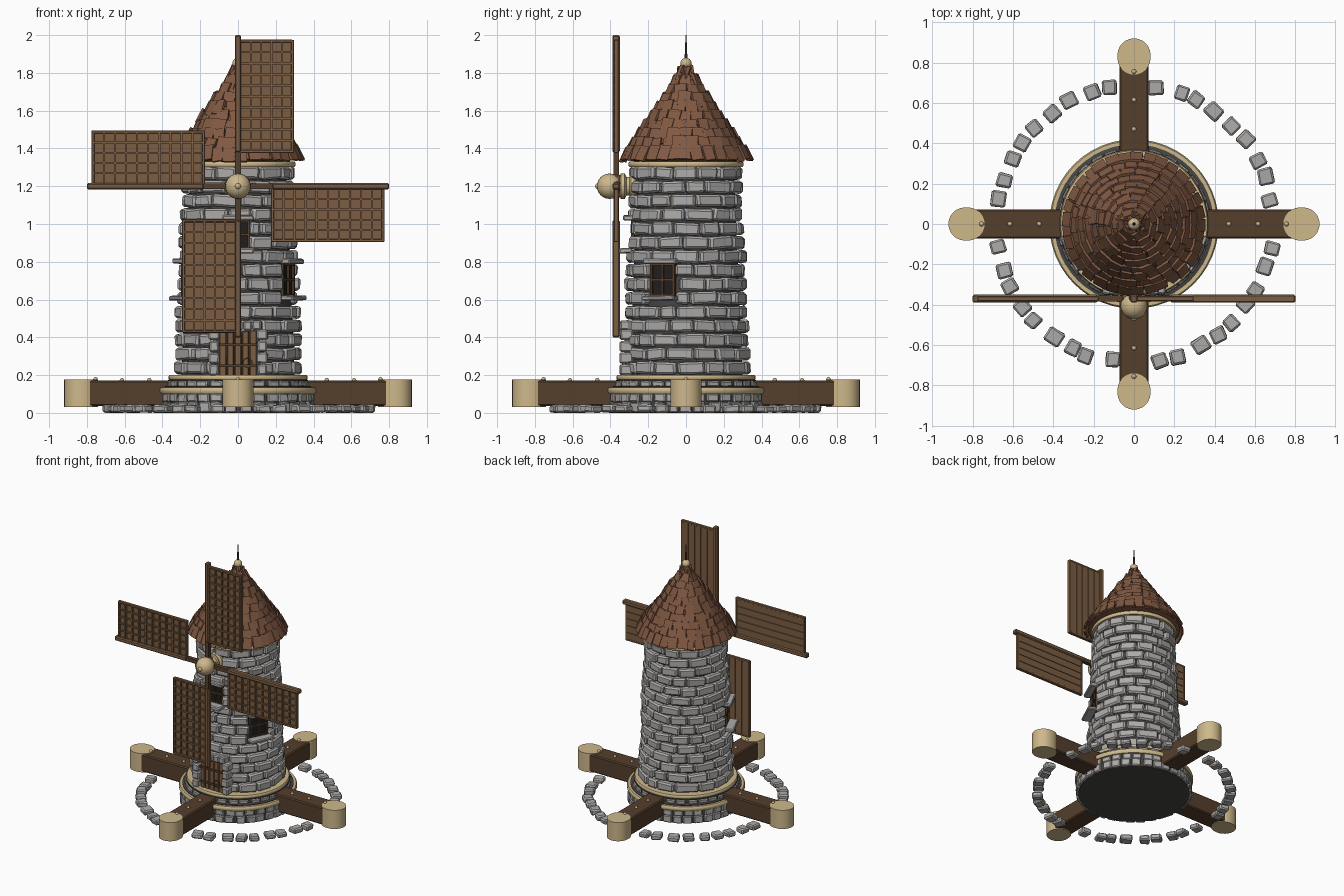
import bpy, bmesh, random
from math import pi, sin, cos, atan2, radians
from mathutils import Matrix, Vector, Euler

if "Cube" in bpy.data.objects:
    bpy.data.objects.remove(bpy.data.objects["Cube"])

random.seed(7)
mats = {}
COL = dict(wood=(0.20, 0.11, 0.055, 1), dark=(0.09, 0.05, 0.025, 1), tan=(0.62, 0.48, 0.26, 1),
           roof=(0.22, 0.10, 0.055, 1), black=(0.015, 0.013, 0.012, 1), stone=(0.42, 0.41, 0.40, 1),
           mortar=(0.06, 0.058, 0.055, 1))
ru = random.uniform


def finish(name, bm, col, bevel=0, smooth=False):
    bmesh.ops.recalc_face_normals(bm, faces=bm.faces[:])
    me = bpy.data.meshes.new(name)
    bm.to_mesh(me)
    bm.free()
    ob = bpy.data.objects.new(name, me)
    bpy.context.collection.objects.link(ob)
    if col not in mats:
        mats[col] = bpy.data.materials.new(col)
        mats[col].diffuse_color = COL[col]
    me.materials.append(mats[col])
    if bevel:
        m = ob.modifiers.new("bevel", 'BEVEL')
        m.width, m.segments = bevel, 1
    if smooth:
        bpy.ops.object.select_all(action='DESELECT')
        ob.select_set(True)
        bpy.context.view_layer.objects.active = ob
        bpy.ops.object.shade_smooth_by_angle(angle=radians(35))
    return ob


def box(bm, c, s, M=Matrix(), rot=(0, 0, 0), jitter=0):
    mat = M @ Matrix.Translation(c) @ Euler(rot).to_matrix().to_4x4() @ Matrix.Diagonal((*s, 1))
    vs = bmesh.ops.create_cube(bm, size=1, matrix=mat)['verts']
    for v in vs:
        v.co += Vector((ru(-1, 1), ru(-1, 1), ru(-1, 1))) * jitter


def ball(bm, c, r, M=Matrix(), u=20, v=12):
    bmesh.ops.create_uvsphere(bm, u_segments=u, v_segments=v, radius=r, matrix=M @ Matrix.Translation(c))


def rotz(a):
    return Matrix.Rotation(a, 4, 'Z')


def lathe(name, prof, col, n=48, M=Matrix()):
    bm = bmesh.new()
    rings = [[bm.verts.new(M @ Vector((r * cos(2*pi*i/n), r * sin(2*pi*i/n), z))) for i in range(n)]
             for r, z in prof]
    for a, b in zip(rings, rings[1:]):
        for i in range(n):
            bm.faces.new((a[i], a[(i+1) % n], b[(i+1) % n], b[i]))
    bm.faces.new(rings[0])
    bm.faces.new(rings[-1])
    return finish(name, bm, col, smooth=True)


def hoop(name, r, z, t, col):
    lathe(name, [(r-t*2, z-t), (r-t*.4, z-t), (r, z-t*.4), (r, z+t*.4), (r-t*.4, z+t), (r-t*2, z+t)], col)


def R(z):  # outer radius of the stonework
    return 0.345 - 0.047 * (z - 0.2) / 1.1


# foundation and hoops
lathe("foundation", [(.395, 0), (.395, .14), (.37, .145), (.37, .175), (.34, .18)], 'mortar')
hoop("foundation_hoop", .42, .118, .017, 'tan')
hoop("lower_tower_hoop", .368, .187, .013, 'tan')
bm = bmesh.new()
for z, r, n, h in ((.03, .4, 34, .055), (.08, .395, 34, .045), (.152, .365, 30, .034)):
    for i in range(n):
        box(bm, (r-.01, 0, z), (.045, 2*pi*r/n-.01, h), rotz(2*pi*(i+ru(-.1, .1))/n), jitter=.003)
finish("foundation_stones", bm, 'stone', .006)

# tower core
lathe("tower_core", [(R(.17)-.045, .17), (R(1.32)-.045, 1.32)], 'mortar')

# openings: centre angle, half width in radians, bottom, top
D = radians
openings = [(D(270), .40, .19, .44), (D(270), .22, .87, 1.02), (D(335), .25, .62, .79), (D(205), .25, .62, .79)]

# tower stone courses, clipped at door and windows
bm = bmesh.new()
pitch = .0737
for row in range(15):
    z = .238 + row * pitch
    n = 15 if row < 8 else 14
    step = 2*pi/n
    edges = [D(90) + step*(i + .5*(row % 2)) + ru(-.07, .07) for i in range(n)]
    edges.append(edges[0] + 2*pi)
    for a, b in zip(edges, edges[1:]):
        for c, hw, z0, z1 in openings:
            if z0 - .015 < z < z1 + .015 and a < c+hw and b > c-hw:
                if a + b < 2*c:
                    b = min(b, c-hw)
                else:
                    a = max(a, c+hw)
        if b - a < .1:
            continue
        out = R(z) + ru(-.008, .008)
        w = 2*(out-.02)*sin((b-a)/2) - .006
        box(bm, (out-.038, 0, z), (.06, w, pitch-.009), rotz((a+b)/2),
            (ru(-.05, .05), ru(-.04, .04), ru(-.05, .05)), .004)
finish("tower_stones", bm, 'stone', .011)

# windows: dark panes, bars, sills and lintels
pane, bars, sills = bmesh.new(), bmesh.new(), bmesh.new()
for c, hw, z0, z1 in openings[1:]:
    zc, h = (z0+z1)/2, z1-z0
    r = R(zc) - .05
    w = 2*hw*r
    M = rotz(c)
    box(pane, (r, 0, zc), (.03, w, h), M)
    for k in (-.48, 0, .48):
        box(bars, (r+.02, k*w, zc), (.014, .012, h), M)
        box(bars, (r+.02, 0, zc+k*h), (.014, w, .012), M)
    box(sills, (r+.055, 0, z0-.012), (.07, w+.05, .026), M, jitter=.003)
    box(sills, (r+.04, 0, z1+.012), (.06, w+.05, .028), M, jitter=.003)
finish("window_panes", pane, 'black')
finish("window_bars", bars, 'dark')
finish("window_sills", sills, 'stone', .006)

# door with planks, straps, ring handle and stone jambs
bm = bmesh.new()
for i in range(5):
    box(bm, (-.08+.04*i, -.31, .315), (.036, .03, .245))
finish("door_planks", bm, 'wood', .004)
bm = bmesh.new()
for z in (.25, .36):
    box(bm, (0, -.328, z), (.2, .01, .014))
for i in range(16):
    a = 2*pi*i/16
    box(bm, (.05+.024*cos(a), -.335, .265+.024*sin(a)), (.006, .006, .012), rot=(0, -a, 0))
finish("door_ironwork", bm, 'dark')
bm = bmesh.new()
for s in (-1, 1):
    for i in range(4):
        box(bm, (s*.128, -.315, .228+.062*i), (.05+.008*(i % 2), .07, .056), jitter=.003)
for i in range(5):
    box(bm, (-.1+.05*i, -.318, .462), (.047, .065, .05), jitter=.003)
finish("door_surround", bm, 'stone', .008)

# base beams with rounded end caps and rivets
beams, caps, rivets = bmesh.new(), bmesh.new(), bmesh.new()
for k in range(4):
    M = rotz(k*pi/2)
    box(beams, (.57, 0, .105), (.46, .145, .135), M)
    outline = []
    for i in range(26):
        a = -pi/2 + pi*(i if i < 13 else i-1)/12
        outline.append((cx := (.838 if i < 13 else .822)) and caps.verts.new(
            M @ Vector((cx + .082*cos(a), .082*sin(a), .032))))
    f = caps.faces.new(outline)
    ext = bmesh.ops.extrude_face_region(caps, geom=[f])['geom']
    bmesh.ops.translate(caps, vec=(0, 0, .146), verts=[g for g in ext if isinstance(g, bmesh.types.BMVert)])
    for x in (.47, .615, .755):
        ball(rivets, (x, 0, .173 if x < .74 else .178), .012, M, 10, 6)
finish("base_beams", beams, 'dark', .008)
finish("beam_end_caps", caps, 'tan', smooth=True)
finish("beam_rivets", rivets, 'tan', smooth=True)

# ring of ground stones
bm = bmesh.new()
for k in range(4):
    for i in range(9):
        a = k*pi/2 + D(10 + 70*i/8 + ru(-1.5, 1.5))
        box(bm, (.688+ru(-.01, .01), 0, .022), (.075, .075+ru(-.01, .01), .04), rotz(a), (0, 0, ru(-.2, .2)), .004)
finish("ground_stones", bm, 'stone', .009)

# roof: eaves hoop, cone and overlapping shingles
hoop("eaves_hoop", .305, 1.316, .014, 'tan')
lathe("roof_cone", [(.25, 1.33), (.325, 1.345), (.015, 1.825)], 'roof')
bm = bmesh.new()
slope = atan2(.32, .48)
rows = 10
for j in range(rows):
    t = (j + .45)/rows
    r, z = .332*(1-t) + .012, 1.355 + .475*t
    n = max(6, int(2*pi*r/.062))
    for i in range(n):
        a = 2*pi*(i + .5*(j % 2) + ru(-.15, .15))/n
        box(bm, (r+ru(-.003, .005), 0, z-.003+ru(-.008, .008)), (.013, .066+ru(-.01, .008), .084), rotz(a),
            (ru(-.16, .16), -slope+.13, 0), .002)
finish("roof_shingles", bm, 'roof')

# finial
bm = bmesh.new()
ball(bm, (0, 0, 1.85), .03)
finish("finial_ball", bm, 'tan', smooth=True)
lathe("finial_spike", [(.008, 1.87), (.006, 1.93), (.002, 2.0)], 'dark', 10)

# sail shaft and hub
A = Matrix.Translation((0, 0, 1.2)) @ Matrix.Rotation(pi/2, 4, 'X')  # local z runs toward the front
lathe("sail_shaft", [(.045, .2), (.045, .38)], 'dark', 24, A)
lathe("shaft_collar", [(.05, .262), (.065, .27), (.065, .29), (.05, .3), (.05, .315), (.068, .325),
                       (.068, .345), (.05, .352)], 'tan', 24, A)
bm = bmesh.new()
ball(bm, (0, -.405, 1.2), .067)
ball(bm, (0, -.465, 1.2), .016)
finish("hub_ball", bm, 'tan', smooth=True)
bm = bmesh.new()
box(bm, (0, -.37, 1.2), (.12, .05, .05))
box(bm, (0, -.37, 1.2), (.05, .05, .12))
finish("hub_cross", bm, 'wood', .006)

# four sails: stock, frame, boards and lattice
stocks, frames, boards, lattice = [bmesh.new() for _ in range(4)]
inner = bmesh.new()
for k in range(4):
    M = Matrix.Translation((0, -.37, 1.2)) @ Matrix.Rotation(k*pi/2, 4, 'Y')
    box(inner, (0, 0, .12), (.03, .03, .2), M)
    box(stocks, (0, 0, .49), (.034, .04, .62), M)
    box(frames, (.288, 0, .475), (.016, .024, .6), M)
    for z in (.183, .768):
        box(frames, (.148, 0, z), (.28, .024, .016), M)
    for i in range(5):
        box(boards, (.042+.054*i, .006, .475), (.05, .01, .585), M)
    for i in range(1, 10):
        box(lattice, (.148, -.008, .183+.0585*i), (.28, .014, .011), M)
    for i in range(1, 5):
        box(lattice, (.015+.054*i, -.006, .475), (.009, .012, .585), M)
finish("sail_inner_stocks", inner, 'dark')
finish("sail_stocks", stocks, 'wood', .007)
finish("sail_frames", frames, 'wood', .003)
finish("sail_boards", boards, 'wood')
finish("sail_lattice", lattice, 'wood')

for m in bpy.data.materials:
    if m.users and not m.is_grease_pencil:
        m.use_nodes = True
        m.node_tree.nodes["Principled BSDF"].inputs["Base Color"].default_value = m.diffuse_color
